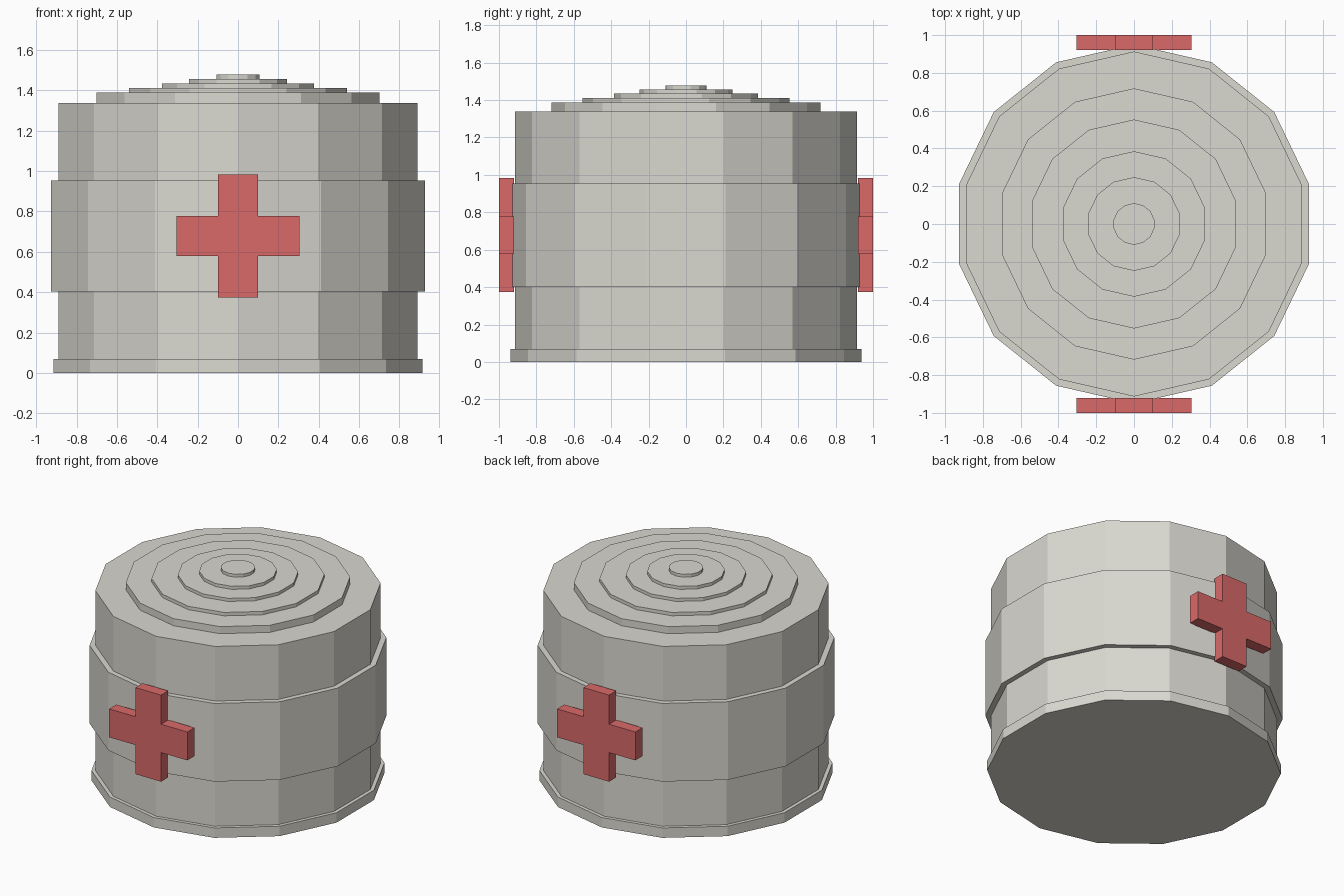
import bpy, bmesh
from math import sin, cos, pi

SIDES = 14

cube = bpy.data.objects.get("Cube")
if cube:
    bpy.data.objects.remove(cube, do_unlink=True)


def make_material(name, rgb):
    mat = bpy.data.materials.new(name)
    mat.use_nodes = True
    mat.diffuse_color = (*rgb, 1)
    mat.node_tree.nodes["Principled BSDF"].inputs["Base Color"].default_value = (*rgb, 1)
    return mat


def prism(name, outline, depth, mat):
    """Extrude a closed outline of 3D points along the depth vector."""
    bm = bmesh.new()
    face = bm.faces.new([bm.verts.new(p) for p in outline])
    extruded = bmesh.ops.extrude_face_region(bm, geom=[face], use_keep_orig=True)
    top = [v for v in extruded["geom"] if isinstance(v, bmesh.types.BMVert)]
    bmesh.ops.translate(bm, verts=top, vec=depth)
    bmesh.ops.recalc_face_normals(bm, faces=bm.faces)
    mesh = bpy.data.meshes.new(name)
    bm.to_mesh(mesh)
    bm.free()
    mesh.materials.append(mat)
    obj = bpy.data.objects.new(name, mesh)
    bpy.context.collection.objects.link(obj)
    return obj


def drum(name, radius, bottom, top, mat):
    """Faceted disc with a corner on the front-back axis."""
    angles = [2 * pi * i / SIDES for i in range(SIDES)]
    ring = [(radius * sin(a), radius * cos(a), bottom) for a in angles]
    return prism(name, ring, (0, 0, top - bottom), mat)


grey = make_material("warm_grey", (0.70, 0.686, 0.631))
red = make_material("soft_red", (0.70, 0.141, 0.141))

# Barrel: foot ring, wall and raised belt
drum("foot_ring", 0.938, 0, 0.07, grey)
drum("barrel_wall", 0.913, 0.07, 1.338, grey)
drum("barrel_belt", 0.95, 0.402, 0.953, grey)

# Stepped lid
base = 1.338
for i, (radius, top) in enumerate([(0.718, 1.388), (0.553, 1.412), (0.385, 1.434),
                                   (0.248, 1.456), (0.11, 1.477)]):
    drum(f"lid_step_{i + 1}", radius, base, top, grey)
    base = top

# Thick cross emblem on the front and the back
arm, half, mid = 0.305, 0.1, 0.678
quarter = [(half, arm), (half, half), (arm, half)]
corners = []
for k in range(4):
    for x, z in quarter:
        for _ in range(k):
            x, z = z, -x
        corners.append((x, z))
for name, side in (("front_cross", -1), ("back_cross", 1)):
    outline = [(x, side, mid + z) for x, z in corners]
    prism(name, outline, (0, -side * 0.08, 0), red)
